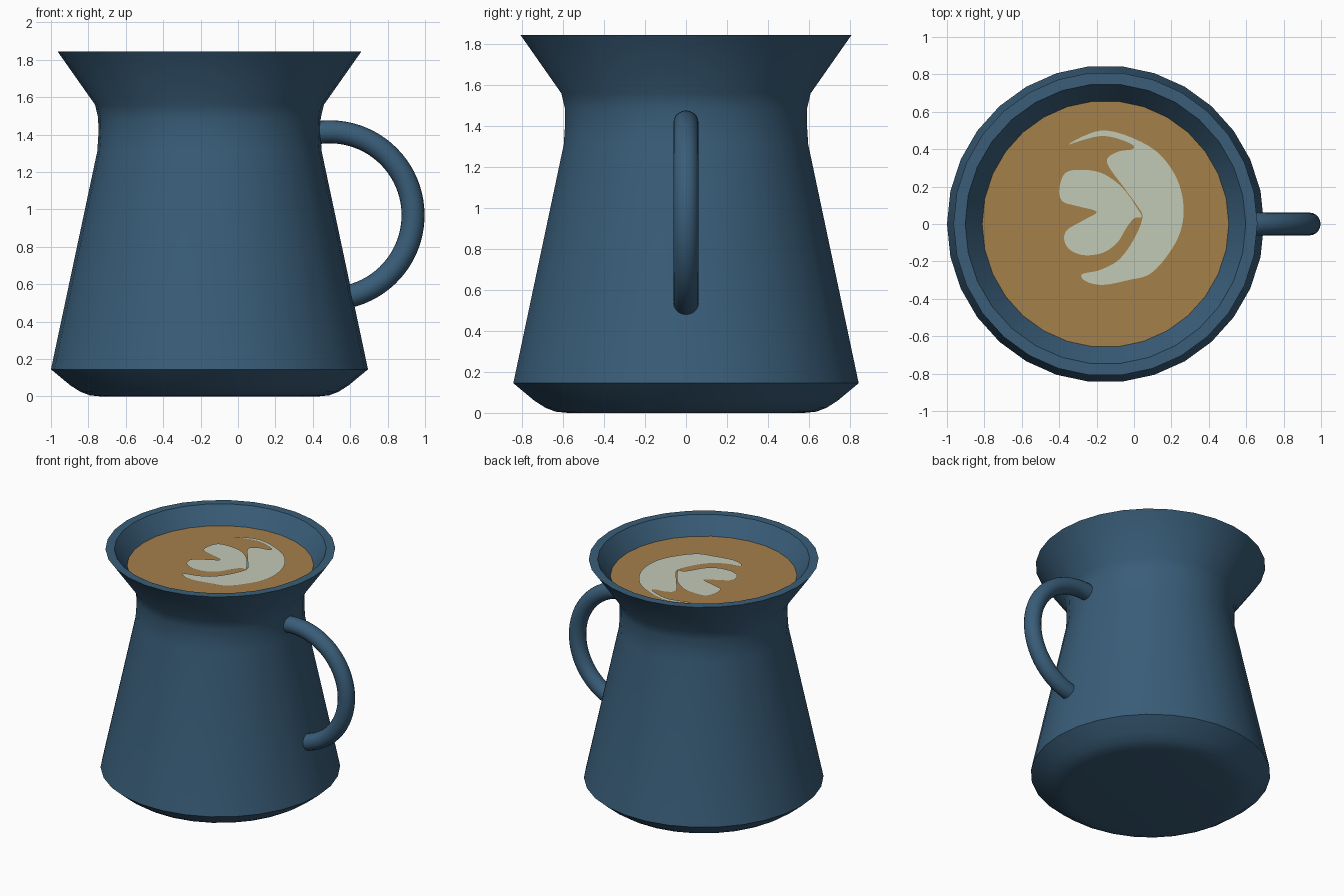
import bpy, bmesh, math
from mathutils import Vector

if "Cube" in bpy.data.objects:
    bpy.data.objects.remove(bpy.data.objects["Cube"])

CX = -0.1525      # axis of the jug body
SIDES = 30
COFFEE_Z = 1.716


def material(name, rgb):
    m = bpy.data.materials.new(name)
    m.diffuse_color = (*rgb, 1)
    m.use_nodes = True
    m.node_tree.nodes["Principled BSDF"].inputs["Base Color"].default_value = m.diffuse_color
    return m


blue = material("blue glaze", (0.041, 0.110, 0.190))
brown = material("coffee brown", (0.375, 0.215, 0.070))
cream = material("milk foam", (0.54, 0.585, 0.47))


def finish(name, bm, mat, smooth=True):
    me = bpy.data.meshes.new(name)
    bm.to_mesh(me)
    bm.free()
    ob = bpy.data.objects.new(name, me)
    bpy.context.collection.objects.link(ob)
    me.materials.append(mat)
    if smooth:
        bpy.ops.object.select_all(action='DESELECT')
        ob.select_set(True)
        bpy.context.view_layer.objects.active = ob
        bpy.ops.object.shade_smooth_by_angle(angle=math.radians(30))
    return ob


def skin(bm, rings):
    """Bridge consecutive rings and cap both ends."""
    n = len(rings[0])
    for a, b in zip(rings, rings[1:]):
        for i in range(n):
            j = (i + 1) % n
            bm.faces.new((a[i], a[j], b[j], b[i]))
    bm.faces.new(rings[0][::-1])
    bm.faces.new(rings[-1])
    bmesh.ops.recalc_face_normals(bm, faces=bm.faces)


def ring(bm, r, z):
    return [bm.verts.new((CX + r * math.cos(2 * math.pi * i / SIDES),
                          r * math.sin(2 * math.pi * i / SIDES), z))
            for i in range(SIDES)]


# Jug body: outside profile, flat rim, then inside wall
profile = [(0.58, 0.0), (0.64, 0.006), (0.69, 0.025), (0.745, 0.06), (0.8475, 0.145),
           (0.60, 1.31), (0.594, 1.40), (0.595, 1.49), (0.612, 1.56), (0.8125, 1.845),
           (0.75, 1.845), (0.55, 1.56), (0.535, 1.31), (0.75, 0.2), (0.6, 0.08)]
bm = bmesh.new()
skin(bm, [ring(bm, r, z) for r, z in profile])
finish("jug_body", bm, blue)

# Handle: round tube along an arc, ends buried in the wall
HX, HZ, R, r = 0.49, 0.969, 0.446, 0.0615
bm = bmesh.new()
rings = []
for k in range(41):
    t = math.radians(97 - 174 * k / 40)
    rings.append([bm.verts.new((HX + (R + r * math.cos(a)) * math.cos(t), r * math.sin(a),
                                HZ + (R + r * math.cos(a)) * math.sin(t)))
                  for a in (2 * math.pi * i / 20 for i in range(20))])
skin(bm, rings)
finish("handle", bm, blue)

# Coffee surface
bm = bmesh.new()
bm.faces.new(ring(bm, 0.66, COFFEE_Z))
finish("coffee", bm, brown, False)


# Foam pattern: smooth closed outlines in hundredths of a unit
def foam(name, pts, steps=5):
    p = [Vector((x / 100, y / 100, COFFEE_Z + 0.005)) for x, y in pts]
    n = len(p)
    bm = bmesh.new()
    vs = []
    for i in range(n):
        a, b, c, d = p[i - 1], p[i], p[(i + 1) % n], p[(i + 2) % n]
        for s in range(steps):
            t = s / steps
            vs.append(bm.verts.new(0.5 * (2 * b + (c - a) * t
                                          + (2 * a - 5 * b + 4 * c - d) * t * t
                                          + (3 * b - a - 3 * c + d) * t ** 3)))
    f = bm.faces.new(vs)
    f.normal_update()
    if f.normal.z < 0:
        f.normal_flip()
    bmesh.ops.triangulate(bm, faces=[f])
    finish(name, bm, cream, False)


foam("foam_crescent", [
    (-35, 42.5), (-27, 47), (-16, 50), (-2, 46.5), (13, 38), (23, 24), (26.5, 9),
    (24.5, -5), (17, -18), (8, -27), (-3, -30), (-16, -32.5), (-25, -31), (-28, -27),
    (-18, -24.5), (-8, -19), (0, -8), (4.5, 3.5), (1.5, 10), (-5, 19), (-14.5, 33),
    (-9, 38.5), (-1, 40), (-1, 42.5), (-10, 46), (-18, 47), (-27, 45)])
foam("foam_heart", [
    (4, 4), (1, 9.5), (-3, 15.5), (-9, 22), (-18, 27.5), (-29, 29), (-37, 27), (-40, 18),
    (-38, 12), (-30, 9.5), (-20, 6.5), (-27, 2), (-36.5, -4), (-36, -12), (-28, -16.5),
    (-17, -15.5), (-9, -10), (-4, -2), (0, 3)])
